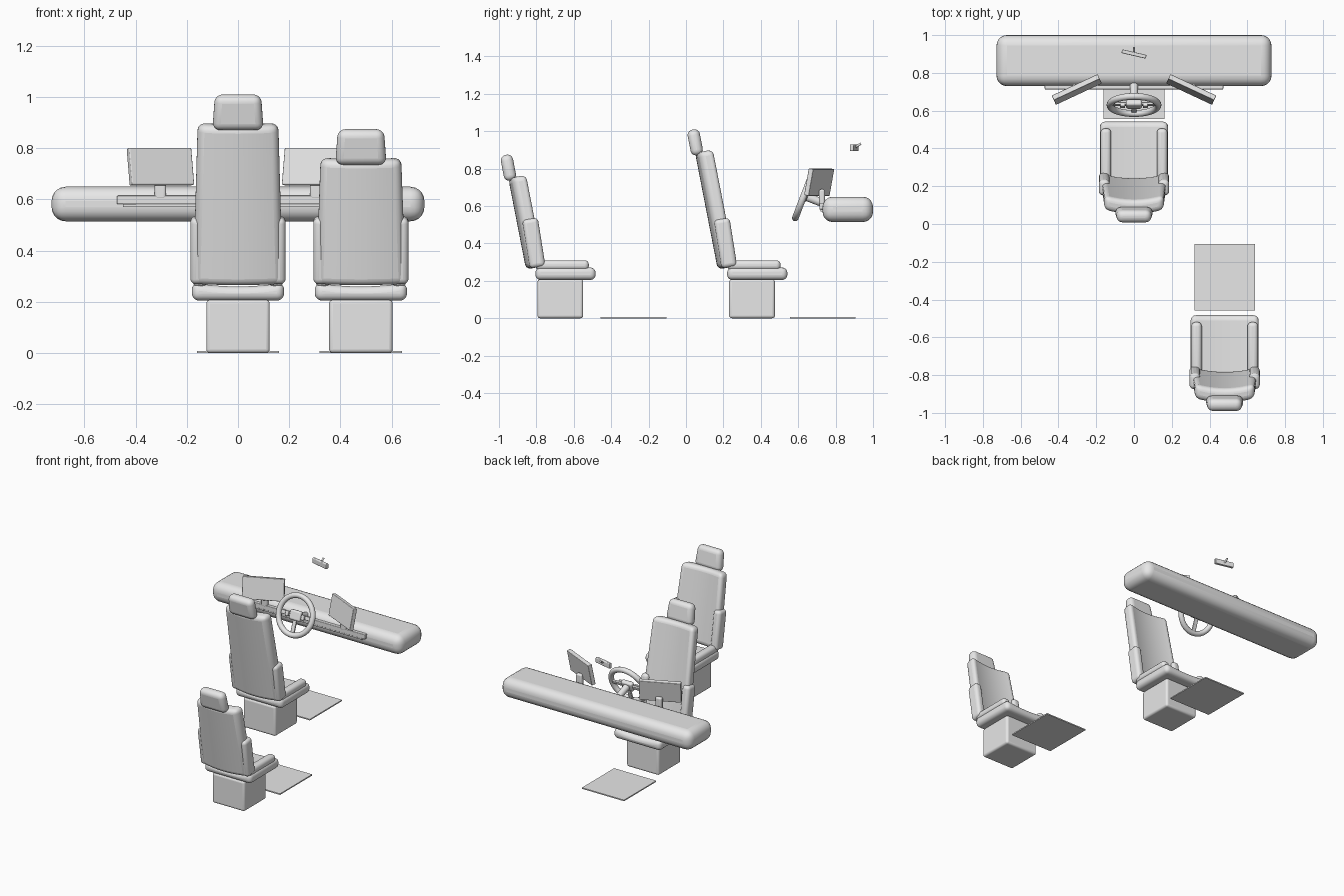
import bpy, bmesh
from math import radians, sin, cos
from mathutils import Matrix, Vector, Euler

cube = bpy.data.objects.get("Cube")
if cube:
    bpy.data.objects.remove(cube, do_unlink=True)

grey = bpy.data.materials.new("plain_grey")
grey.use_nodes = True
grey.diffuse_color = (0.8, 0.8, 0.8, 1)
grey.node_tree.nodes["Principled BSDF"].inputs["Base Color"].default_value = (0.8, 0.8, 0.8, 1)


def finish(obj, name):
    """Name, colour and smooth the object."""
    obj.name = obj.data.name = name
    obj.data.materials.clear()
    obj.data.materials.append(grey)
    bpy.ops.object.select_all(action='DESELECT')
    obj.select_set(True)
    bpy.context.view_layer.objects.active = obj
    bpy.ops.object.shade_smooth_by_angle(angle=radians(35))
    return obj


def box(name, loc, size, bevel=0.0, rot=(0, 0, 0), taper=1.0, bend=0.0, sag=0.0, base=None):
    """Rounded block: taper narrows the top, bend pushes the sides forward, sag dips the top centre."""
    bm = bmesh.new()
    bmesh.ops.create_cube(bm, size=1)
    bmesh.ops.scale(bm, vec=size, verts=bm.verts)
    if bend or sag:
        for i in range(-3, 4):
            geom = bm.verts[:] + bm.edges[:] + bm.faces[:]
            bmesh.ops.bisect_plane(bm, geom=geom, plane_co=(size[0] * i / 8, 0, 0), plane_no=(1, 0, 0))
    for v in bm.verts:
        v.co.y += bend * v.co.x ** 2
        if v.co.z > 0:
            v.co.z -= sag * (1 - (2 * v.co.x / size[0]) ** 2)
        v.co.x *= 1 + (taper - 1) * (v.co.z / size[2] + 0.5)
    mesh = bpy.data.meshes.new(name)
    bm.to_mesh(mesh)
    bm.free()
    obj = bpy.data.objects.new(name, mesh)
    bpy.context.collection.objects.link(obj)
    local = Matrix.Translation(loc) @ Euler([radians(a) for a in rot]).to_matrix().to_4x4()
    obj.matrix_world = (base or Matrix()) @ local
    if bevel:
        mod = obj.modifiers.new("rounding", 'BEVEL')
        mod.width, mod.segments = bevel, 5
        mod.limit_method, mod.angle_limit = 'ANGLE', radians(40)
    return finish(obj, name)


def rod(name, start, end, radius):
    """Round bar between two points."""
    a, b = Vector(start), Vector(end)
    bpy.ops.mesh.primitive_cylinder_add(
        vertices=24, radius=radius, depth=(b - a).length, location=(a + b) / 2,
        rotation=(b - a).to_track_quat('Z', 'Y').to_euler())
    return finish(bpy.context.object, name)


LEAN = 11
SLOPE = Vector((0, -sin(radians(LEAN)), cos(radians(LEAN))))


def seat(label, x, y, back_length):
    """Pedestal, cushion, leaning backrest, side bolsters and headrest."""
    base = Matrix.Translation((x, y, 0))
    hinge = Vector((0, 0.208, 0.268))
    lean = (LEAN, 0, 0)
    box(label + "_pedestal", (0, 0.353, 0.104), (0.248, 0.245, 0.208), 0.015, base=base)
    box(label + "_cushion", (0, 0.381, 0.24), (0.36, 0.322, 0.07), 0.03, sag=0.015, base=base)
    box(label + "_backrest", hinge + SLOPE * back_length / 2, (0.35, 0.078, back_length), 0.028,
        lean, taper=0.9, bend=0.8, base=base)
    box(label + "_headrest", hinge + SLOPE * (back_length + 0.05) + Vector((0, -0.028, 0)),
        (0.2, 0.066, 0.14), 0.03, lean, taper=0.9, base=base)
    for side, s in (("left", 1), ("right", -1)):
        box(f"{label}_cushion_bolster_{side}", (s * 0.149, 0.363, 0.284), (0.056, 0.285, 0.052),
            0.022, base=base)
        box(f"{label}_back_bolster_{side}", (s * 0.158, 0.211, 0.402), (0.056, 0.085, 0.262),
            0.022, (9, 0, 0), base=base)


# Seats and floor mats
seat("driver_seat", 0, 0, 0.635)
seat("rear_seat", 0.48, -1.025, 0.497)
box("driver_floor_mat", (0, 0.731, 0.004), (0.322, 0.352, 0.008))
box("rear_floor_mat", (0.48, -0.281, 0.004), (0.322, 0.352, 0.008))

# Dashboard with its front trim
box("dashboard", (0, 0.865, 0.582), (1.456, 0.27, 0.135), 0.055)
box("dash_trim", (0, 0.728, 0.598), (0.945, 0.03, 0.033), 0.004)
box("dash_trim_lip", (0, 0.73, 0.576), (0.9, 0.022, 0.012), 0.002)

# Angled screens on short posts
for side, s in (("left", 1), ("right", -1)):
    box("screen_" + side, (s * 0.303, 0.712, 0.728), (0.268, 0.028, 0.146), 0.004, (-11, 0, -25 * s))
    box("screen_post_" + side, (s * 0.303, 0.727, 0.645), (0.045, 0.03, 0.09), 0.01)

# Steering wheel, built flat and tipped toward the driver
wheel = Matrix.Translation((0, 0.63, 0.655)) @ Matrix.Rotation(radians(69), 4, 'X')
bpy.ops.mesh.primitive_torus_add(major_radius=0.127, minor_radius=0.018, major_segments=48, minor_segments=14)
bpy.context.object.matrix_world = wheel
finish(bpy.context.object, "steering_wheel_rim")
box("steering_hub", (0, 0, -0.004), (0.085, 0.065, 0.034), 0.012, base=wheel)
box("spoke_lower", (0, -0.075, -0.006), (0.028, 0.1, 0.014), 0.005, base=wheel)
for side, s in (("left", 1), ("right", -1)):
    box("spoke_" + side, (s * 0.08, 0, -0.006), (0.1, 0.026, 0.014), 0.005, base=wheel)
    box("spoke_controls_" + side, (s * 0.06, 0, 0.006), (0.026, 0.034, 0.014), 0.004, base=wheel)
rod("steering_column", wheel @ Vector((0, 0, -0.01)), wheel @ Vector((0, 0, -0.13)), 0.022)

# Rear-view mirror
box("mirror", (0, 0.9, 0.912), (0.132, 0.02, 0.036), 0.005, (0, 0, -13))
rod("mirror_stalk", (0, 0.905, 0.915), (0, 0.935, 0.934), 0.006)
